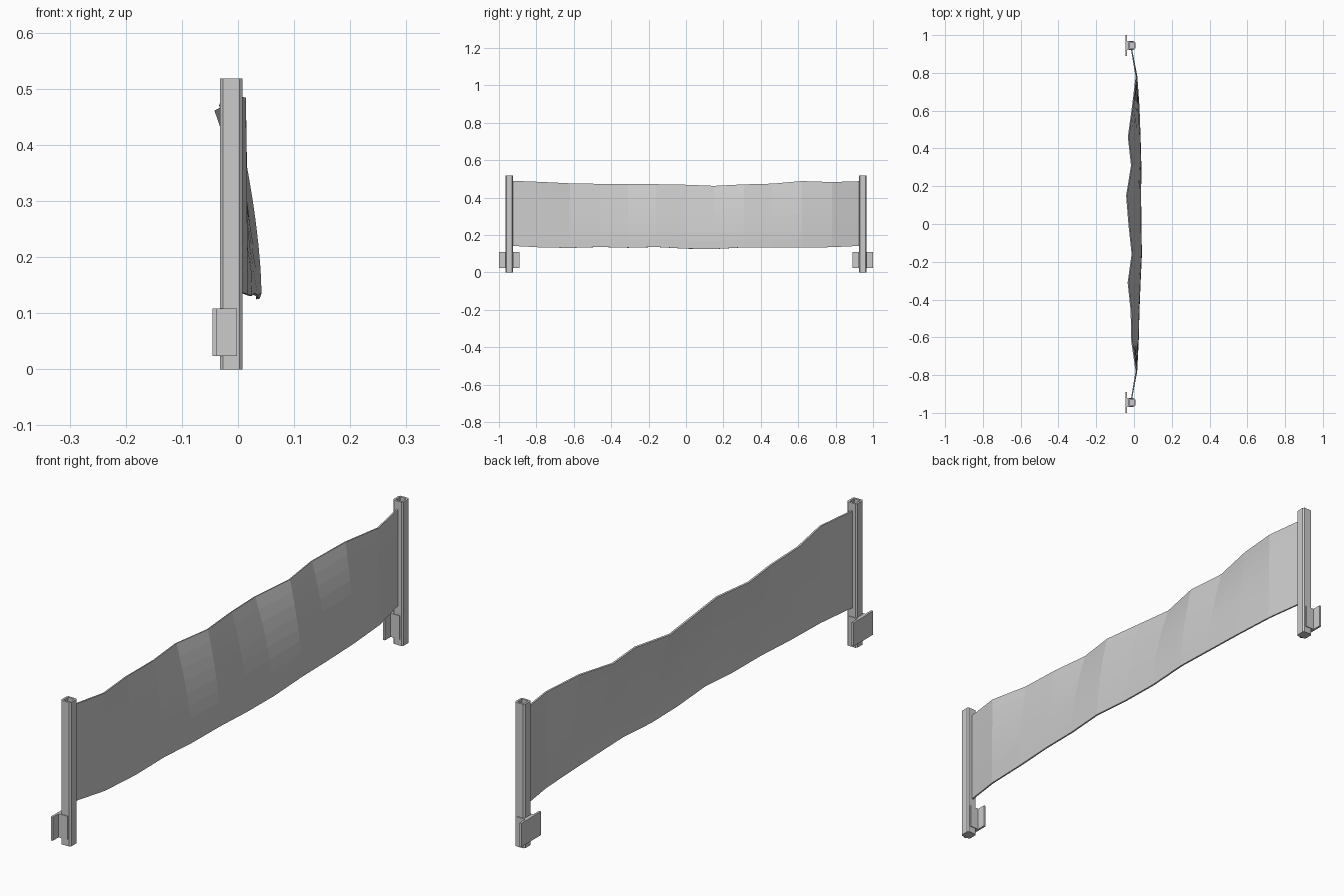
import bpy, bmesh

if "Cube" in bpy.data.objects:
    bpy.data.objects.remove(bpy.data.objects["Cube"], do_unlink=True)

# Material
grey = bpy.data.materials.new("light_grey")
grey.use_nodes = True
COLOUR = (0.6, 0.6, 0.6, 1)
grey.diffuse_color = COLOUR
grey.node_tree.nodes["Principled BSDF"].inputs["Base Color"].default_value = COLOUR

POLE_X, POLE_Y, POLE_H = -0.012, 0.945, 0.518


def finish(bm, name):
    bmesh.ops.recalc_face_normals(bm, faces=bm.faces)
    mesh = bpy.data.meshes.new(name)
    bm.to_mesh(mesh)
    bm.free()
    mesh.materials.append(grey)
    obj = bpy.data.objects.new(name, mesh)
    bpy.context.collection.objects.link(obj)
    return obj


def box(name, centre, size):
    bm = bmesh.new()
    bmesh.ops.create_cube(bm, size=1)
    for v in bm.verts:
        v.co = [c + p * s for c, p, s in zip(centre, v.co, size)]
    return finish(bm, name)


def pole(name, y):
    # Chamfered square post with an open socket at the top
    a, c = 0.02, 0.005
    b = a - c
    outline = [(a, -b), (a, b), (b, a), (-b, a), (-a, b), (-a, -b), (-b, -a), (b, -a)]
    bm = bmesh.new()
    base = bm.faces.new([bm.verts.new((POLE_X + px, y + py, 0)) for px, py in outline])
    top = bmesh.ops.extrude_face_region(bm, geom=[base])["geom"]
    for v in (g for g in top if isinstance(g, bmesh.types.BMVert)):
        v.co.z = POLE_H
    cap = next(g for g in top if isinstance(g, bmesh.types.BMFace))
    bmesh.ops.recalc_face_normals(bm, faces=bm.faces)
    bmesh.ops.inset_region(bm, faces=[cap], thickness=0.008)
    inner = bmesh.ops.extrude_face_region(bm, geom=[cap])["geom"]
    for v in (g for g in inner if isinstance(g, bmesh.types.BMVert)):
        v.co.z -= 0.08
    if cap.is_valid:
        bmesh.ops.delete(bm, geom=[cap], context="FACES_ONLY")
    return finish(bm, name)


# Poles with clamp and wall plate at each end
for side, sign in (("front", -1), ("back", 1)):
    y = sign * POLE_Y
    pole(side + "_pole", y)
    box(side + "_clamp", (-0.020, y, 0.066), (0.036, 0.046, 0.085))
    box(side + "_mount_plate", (-0.041, y, 0.066), (0.008, 0.112, 0.085))

# Cloth stations: y, top x, bottom x, top z, bottom z
stations = [
    (-0.93, -0.014, -0.014, 0.490, 0.142), (-0.78, 0.011, 0.014, 0.484, 0.134),
    (-0.62, -0.012, 0.022, 0.476, 0.131), (-0.46, -0.015, 0.026, 0.473, 0.136),
    (-0.31, -0.031, 0.032, 0.472, 0.132), (-0.16, -0.010, 0.039, 0.471, 0.136),
    (0.00, -0.027, 0.036, 0.468, 0.127), (0.15, -0.039, 0.035, 0.462, 0.125),
    (0.31, -0.013, 0.036, 0.470, 0.134), (0.46, -0.030, 0.032, 0.474, 0.133),
    (0.62, -0.008, 0.026, 0.488, 0.133), (0.78, 0.011, 0.015, 0.483, 0.135),
    (0.93, -0.014, -0.014, 0.488, 0.142),
]
ROWS = 8
bm = bmesh.new()
columns = []
for y, xt, xb, zt, zb in stations:
    column = []
    for i in range(ROWS + 1):
        t = i / ROWS
        ease = 1 - (1 - t) ** 1.6
        column.append(bm.verts.new((xt + (xb - xt) * ease, y, zt + (zb - zt) * t)))
    columns.append(column)
for left, right in zip(columns, columns[1:]):
    for i in range(ROWS):
        bm.faces.new((left[i], left[i + 1], right[i + 1], right[i]))
cloth = finish(bm, "banner_cloth")
solid = cloth.modifiers.new("thickness", "SOLIDIFY")
solid.thickness = 0.006
solid.offset = 0
